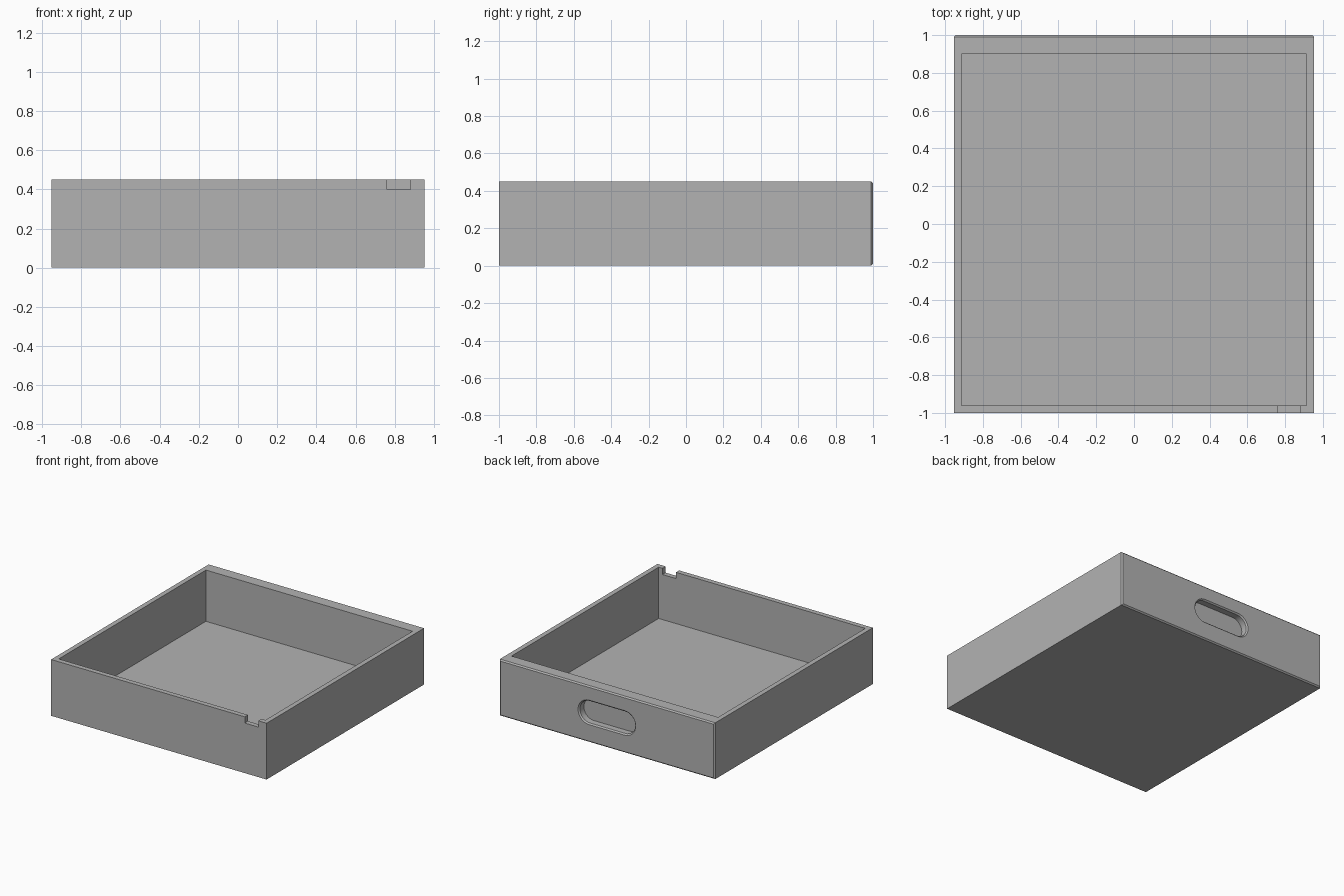
import bpy, bmesh
from math import pi, cos, sin

cube = bpy.data.objects.get("Cube")
if cube:
    bpy.data.objects.remove(cube, do_unlink=True)

W, D, H = 0.953, 1.0, 0.45      # half width, half depth, height
CHAMFER = 0.01

grey = bpy.data.materials.new("plain grey")
grey.use_nodes = True
colour = (0.45, 0.45, 0.45, 1)
grey.diffuse_color = colour
grey.node_tree.nodes["Principled BSDF"].inputs["Base Color"].default_value = colour


def make_object(name, bm):
    bmesh.ops.recalc_face_normals(bm, faces=bm.faces)
    mesh = bpy.data.meshes.new(name)
    bm.to_mesh(mesh)
    bm.free()
    mesh.materials.append(grey)
    obj = bpy.data.objects.new(name, mesh)
    bpy.context.collection.objects.link(obj)
    return obj


def box(x0, x1, y0, y1, z0, z1):
    bm = bmesh.new()
    bmesh.ops.create_cube(bm, size=1)
    for v in bm.verts:
        v.co = (x1 if v.co.x > 0 else x0, y1 if v.co.y > 0 else y0, z1 if v.co.z > 0 else z0)
    return bm


def slot(half_width, radius, z, rings, segments=16):
    """Stadium outline lofted through (y, growth) rings."""
    bm = bmesh.new()
    loops = []
    for y, grow in rings:
        loop = []
        for side in (1, -1):
            for i in range(segments + 1):
                a = side * pi / 2 - pi * i / segments if side < 0 else pi / 2 - pi * i / segments
                r = radius + grow
                loop.append(bm.verts.new((side * (half_width - radius) + r * cos(a), y, z + r * sin(a))))
        loops.append(loop)
    n = len(loops[0])
    for a, b in zip(loops, loops[1:]):
        for i in range(n):
            bm.faces.new((a[i], a[(i + 1) % n], b[(i + 1) % n], b[i]))
    bm.faces.new(loops[0])
    bm.faces.new(loops[-1])
    return bm


# Tray block with a small chamfer round its back face
bm = box(-W, W, -D, D, 0, H)
back_edges = [e for e in bm.edges if all(v.co.y > 0 for v in e.verts)]
bmesh.ops.bevel(bm, geom=back_edges, offset=CHAMFER, segments=1, affect='EDGES')
tray = make_object("tray", bm)

# Hollow, front rim notch and blind handle recess
cutters = [
    make_object("hollow_cutter", box(-0.914, 0.914, -0.96, 0.9, 0.04, H + 0.1)),
    make_object("notch_cutter", box(0.76, 0.88, -D - 0.1, -0.93, 0.4, H + 0.1)),
    make_object("handle_cutter", slot(0.245, 0.088, 0.24, (
        (D - 0.06, 0), (D - CHAMFER, 0), (D, CHAMFER), (D + 0.05, CHAMFER)))),
]
bpy.context.view_layer.objects.active = tray
for cutter in cutters:
    cutter.hide_render = True
    mod = tray.modifiers.new(cutter.name, 'BOOLEAN')
    mod.operation = 'DIFFERENCE'
    mod.solver = 'EXACT'
    mod.object = cutter
    bpy.ops.object.modifier_apply(modifier=mod.name)
for cutter in cutters:
    bpy.data.objects.remove(cutter, do_unlink=True)

# Smooth the rounded slot ends, keep the edges sharp
bpy.ops.object.select_all(action='DESELECT')
tray.select_set(True)
bpy.ops.object.shade_smooth_by_angle(angle=pi / 6)
